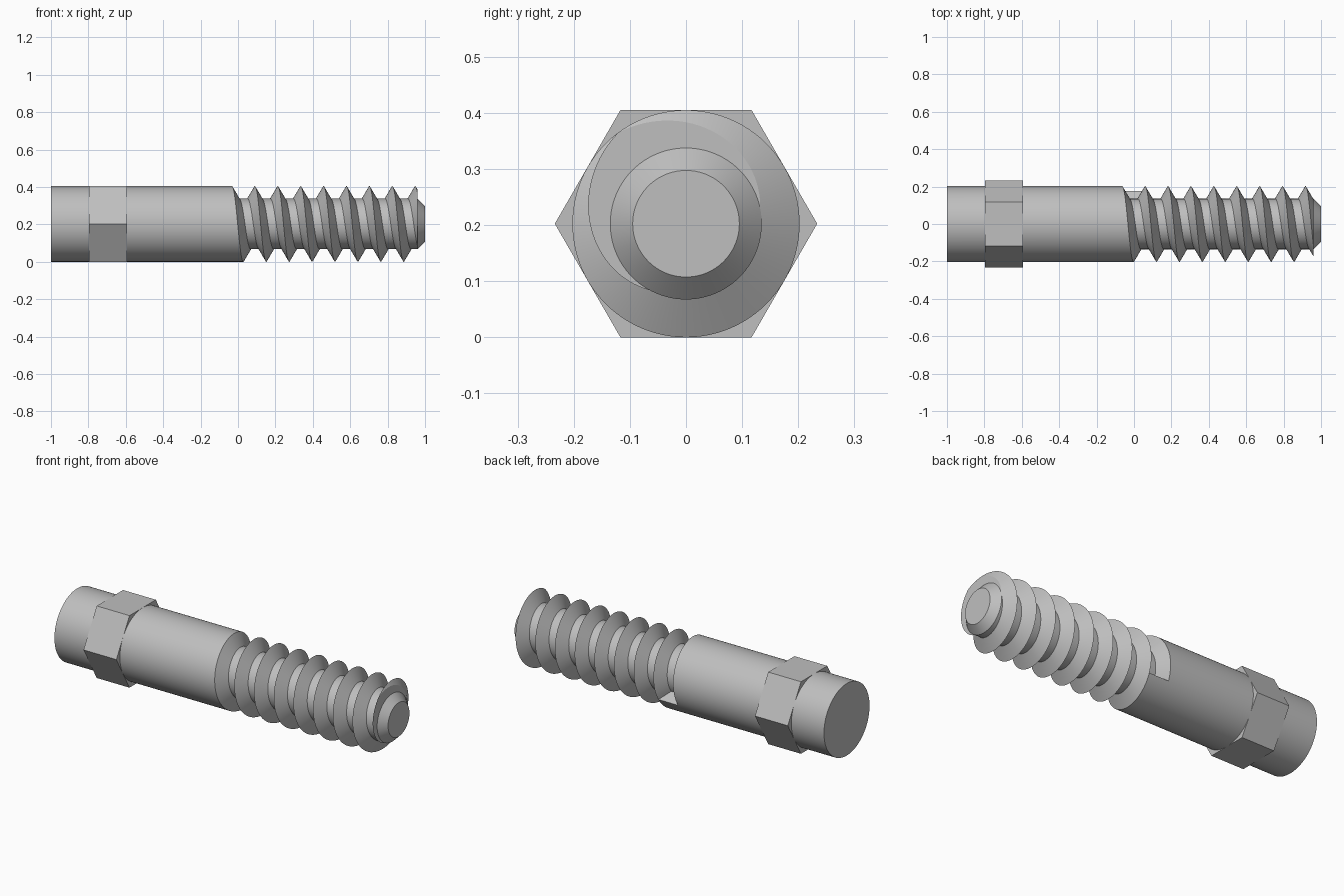
import bpy, bmesh, math

if "Cube" in bpy.data.objects:
    bpy.data.objects.remove(bpy.data.objects["Cube"])

R, ROOT, ZC = 0.2025, 0.135, 0.2025      # outer radius, thread root radius, axis height
PITCH, FLANK = 0.1225, 0.039             # thread pitch and flank run along the axis
N = 96                                   # segments per turn
START = math.radians(-120)               # angle where the groove begins
THREAD_END = 0.96

steel = bpy.data.materials.new("grey steel")
steel.diffuse_color = (0.52, 0.52, 0.52, 1)
steel.use_nodes = True
steel.node_tree.nodes["Principled BSDF"].inputs["Base Color"].default_value = steel.diffuse_color


def ring_point(x, r, a):
    """Point around the x axis; angle 0 is up, growing towards the front."""
    return (x, -r * math.sin(a), ZC + r * math.cos(a))


def finish(bm, name):
    bmesh.ops.recalc_face_normals(bm, faces=bm.faces)
    mesh = bpy.data.meshes.new(name)
    bm.to_mesh(mesh)
    bm.free()
    mesh.materials.append(steel)
    ob = bpy.data.objects.new(name, mesh)
    bpy.context.collection.objects.link(ob)
    bpy.ops.object.select_all(action='DESELECT')
    ob.select_set(True)
    bpy.context.view_layer.objects.active = ob
    bpy.ops.object.shade_smooth_by_angle(angle=math.radians(25))
    return ob


def prism(name, x0, r0, x1, r1, sides, turn=0.0):
    bm = bmesh.new()
    a = [turn + 2 * math.pi * i / sides for i in range(sides)]
    lo = [bm.verts.new(ring_point(x0, r0, t)) for t in a]
    hi = [bm.verts.new(ring_point(x1, r1, t)) for t in a]
    for i in range(sides):
        j = (i + 1) % sides
        bm.faces.new((lo[i], lo[j], hi[j], hi[i]))
    bm.faces.new(lo)
    bm.faces.new(hi)
    return finish(bm, name)


# Shaft and thread: one helical skin running on from the plain cylinder
bm = bmesh.new()
steps = 10 * N
crest, root_a, root_b = [], [], []
for k in range(steps + N + 1):
    a = START + 2 * math.pi * k / N
    x = 0.09 - PITCH + PITCH * a / (2 * math.pi)
    crest.append(bm.verts.new(ring_point(x, R, a)))
    if k <= steps:
        root_a.append(bm.verts.new(ring_point(x + FLANK, ROOT, a)))
        root_b.append(bm.verts.new(ring_point(x + PITCH - FLANK, ROOT, a)))
for k in range(steps):
    strips = [(crest[k], crest[k + 1]), (root_a[k], root_a[k + 1]),
              (root_b[k], root_b[k + 1]), (crest[k + N], crest[k + N + 1])]
    for (p, q), (s, t) in zip(strips, strips[1:]):
        bm.faces.new((p, q, t, s))

# Wall where the groove begins
bm.faces.new((crest[0], root_a[0], root_b[0], crest[N]))

# Plain cylinder and its flat end
base = [bm.verts.new(ring_point(-1, R, START + 2 * math.pi * k / N)) for k in range(N)]
for k in range(N - 1):
    bm.faces.new((base[k], base[k + 1], crest[k + 1], crest[k]))
bm.faces.new((base[N - 1], base[0], crest[0], crest[N], crest[N - 1]))
bm.faces.new(base)

# Cut the thread off square and close it
bmesh.ops.recalc_face_normals(bm, faces=bm.faces)
bmesh.ops.bisect_plane(bm, geom=bm.verts[:] + bm.edges[:] + bm.faces[:], dist=1e-6,
                       plane_co=(THREAD_END, 0, 0), plane_no=(1, 0, 0), clear_outer=True)
bmesh.ops.holes_fill(bm, edges=[e for e in bm.edges if e.is_boundary], sides=0)
finish(bm, "threaded_shaft")

# Chamfered tip
prism("tip", THREAD_END - 0.01, ROOT, THREAD_END, ROOT, N)
prism("tip_chamfer", THREAD_END, ROOT, 1.0, 0.095, N)

# Hexagonal collar with flats level with the shaft
prism("hex_collar", -0.797, R / math.cos(math.pi / 6), -0.593,
      R / math.cos(math.pi / 6), 6, math.pi / 6)
